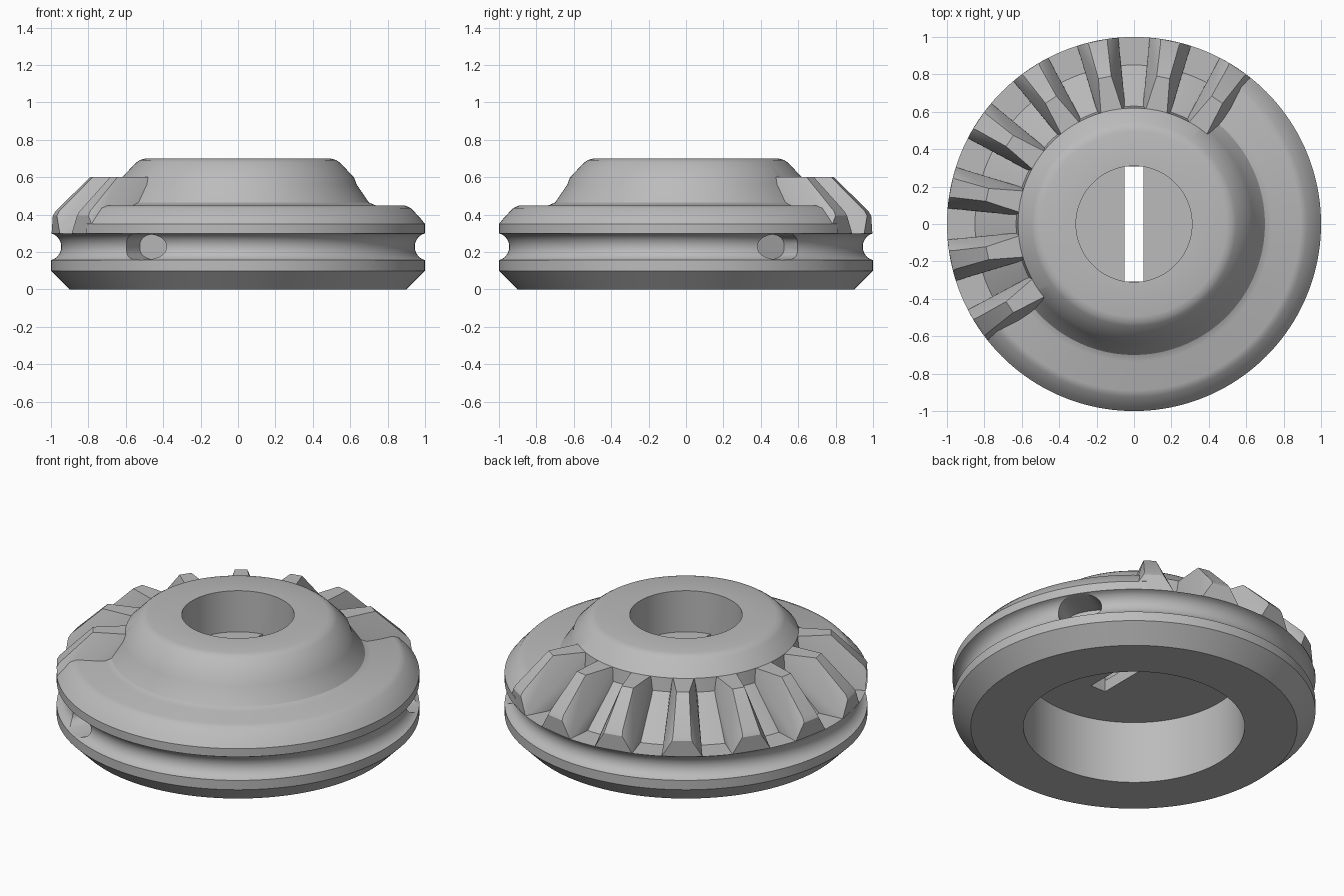
import bpy, bmesh, math
from mathutils import Matrix

if "Cube" in bpy.data.objects:
    bpy.data.objects.remove(bpy.data.objects["Cube"])

grey = bpy.data.materials.new("light_grey")
grey.diffuse_color = (0.5, 0.5, 0.5, 1)
grey.use_nodes = True
grey.node_tree.nodes["Principled BSDF"].inputs["Base Color"].default_value = grey.diffuse_color


def make_object(name, bm):
    bmesh.ops.recalc_face_normals(bm, faces=bm.faces)
    mesh = bpy.data.meshes.new(name)
    bm.to_mesh(mesh)
    bm.free()
    mesh.materials.append(grey)
    ob = bpy.data.objects.new(name, mesh)
    bpy.context.collection.objects.link(ob)
    return ob


def smooth(ob, degrees):
    bpy.ops.object.select_all(action='DESELECT')
    ob.select_set(True)
    bpy.context.view_layer.objects.active = ob
    bpy.ops.object.shade_smooth_by_angle(angle=math.radians(degrees))


def cut(ob, cutter):
    bpy.context.view_layer.objects.active = ob
    mod = ob.modifiers.new("cut", 'BOOLEAN')
    mod.operation = 'DIFFERENCE'
    mod.solver = 'EXACT'
    mod.object = cutter
    bpy.ops.object.modifier_apply(modifier=mod.name)
    bpy.data.objects.remove(cutter)


# Profiles (radius, height): lower rim with round groove, then plain or toothed shoulder, then hub
lower = [(0.61, 0.38), (0.61, 0), (0.9, 0), (1, 0.1), (1, 0.157)]
for i in range(1, 12):
    a = math.radians(-105 + 210 * i / 12) / 1.4
    lower.append((1.02 - 0.075 * math.cos(a), 0.2285 + 0.075 * math.sin(a)))
lower.append((1, 0.3))
plain = [(1, 0.35), (0.98, 0.375), (0.925, 0.435), (0.89, 0.45),
         (0.735, 0.45), (0.70, 0.465), (0.635, 0.56)]
root = [(0.98, 0.3), (0.94, 0.3), (0.9, 0.3), (0.85, 0.3),
        (0.77, 0.38), (0.7, 0.45), (0.63, 0.52)]
hub = [(0.62, 0.6), (0.545, 0.678), (0.525, 0.692), (0.495, 0.70), (0.31, 0.70), (0.31, 0.45)]

# Gear body: revolved, with the root profile inside the toothed sector
STEPS = 160
MID = 135
bm = bmesh.new()
rings = []
for s in range(STEPS):
    deg = 360 * s / STEPS
    toothed = abs((deg - MID + 180) % 360 - 180) < 79.5
    ca, sa = math.cos(math.radians(deg)), math.sin(math.radians(deg))
    rings.append([bm.verts.new((r * ca, r * sa, z))
                  for r, z in lower + (root if toothed else plain) + hub])
for s in range(STEPS):
    p, q = rings[s], rings[(s + 1) % STEPS]
    for i in range(len(p) - 1):
        bm.faces.new((p[i], q[i], q[i + 1], p[i + 1]))
bm.faces.new([r[0] for r in rings])
bm.faces.new([r[-1] for r in rings])
body = make_object("gear_body", bm)

# Slot through the hub floor
bm = bmesh.new()
bmesh.ops.create_cube(bm, size=1, matrix=Matrix.Translation((0, 0, 0.42))
                      @ Matrix.Diagonal((0.1, 0.616, 0.2, 1)))
cut(body, make_object("slot_cutter", bm))

# Two rounded pockets in the groove
for deg in (31.5, 238.5):
    bm = bmesh.new()
    ends = []
    for x in (0.8, 1.1):
        loop = []
        for k in range(32):
            t = 2 * math.pi * k / 32
            c, s = math.cos(t), math.sin(t)
            loop.append(bm.verts.new((x, 0.125 * math.copysign(abs(c) ** 0.75, c),
                                      0.2285 + 0.07 * math.copysign(abs(s) ** 0.75, s))))
        bm.faces.new(loop)
        ends.append(loop)
    for k in range(32):
        j = (k + 1) % 32
        bm.faces.new((ends[0][k], ends[0][j], ends[1][j], ends[1][k]))
    bmesh.ops.rotate(bm, verts=bm.verts, matrix=Matrix.Rotation(math.radians(deg), 3, 'Z'))
    cut(body, make_object("pocket_cutter", bm))
smooth(body, 32)

# Bevel teeth: tapered hulls given by radius, height and half width
tooth = [(0.61, 0.52, 0.074), (0.85, 0.295, 0.098), (1, 0.3, 0.112),
         (0.6, 0.6, 0.06), (0.8, 0.6, 0.035), (0.985, 0.42, 0.05), (1, 0.395, 0.055)]
for n in range(8):
    bm = bmesh.new()
    for r, z, w in tooth:
        for side in (-1, 1):
            bm.verts.new((math.sqrt(r * r - w * w), side * w, z))
    bmesh.ops.convex_hull(bm, input=bm.verts)
    bmesh.ops.dissolve_limit(bm, angle_limit=math.radians(4), verts=bm.verts, edges=bm.edges)
    bmesh.ops.rotate(bm, verts=bm.verts,
                     matrix=Matrix.Rotation(math.radians(56.25 + 22.5 * n), 3, 'Z'))
    smooth(make_object(f"tooth_{n + 1}", bm), 20)
